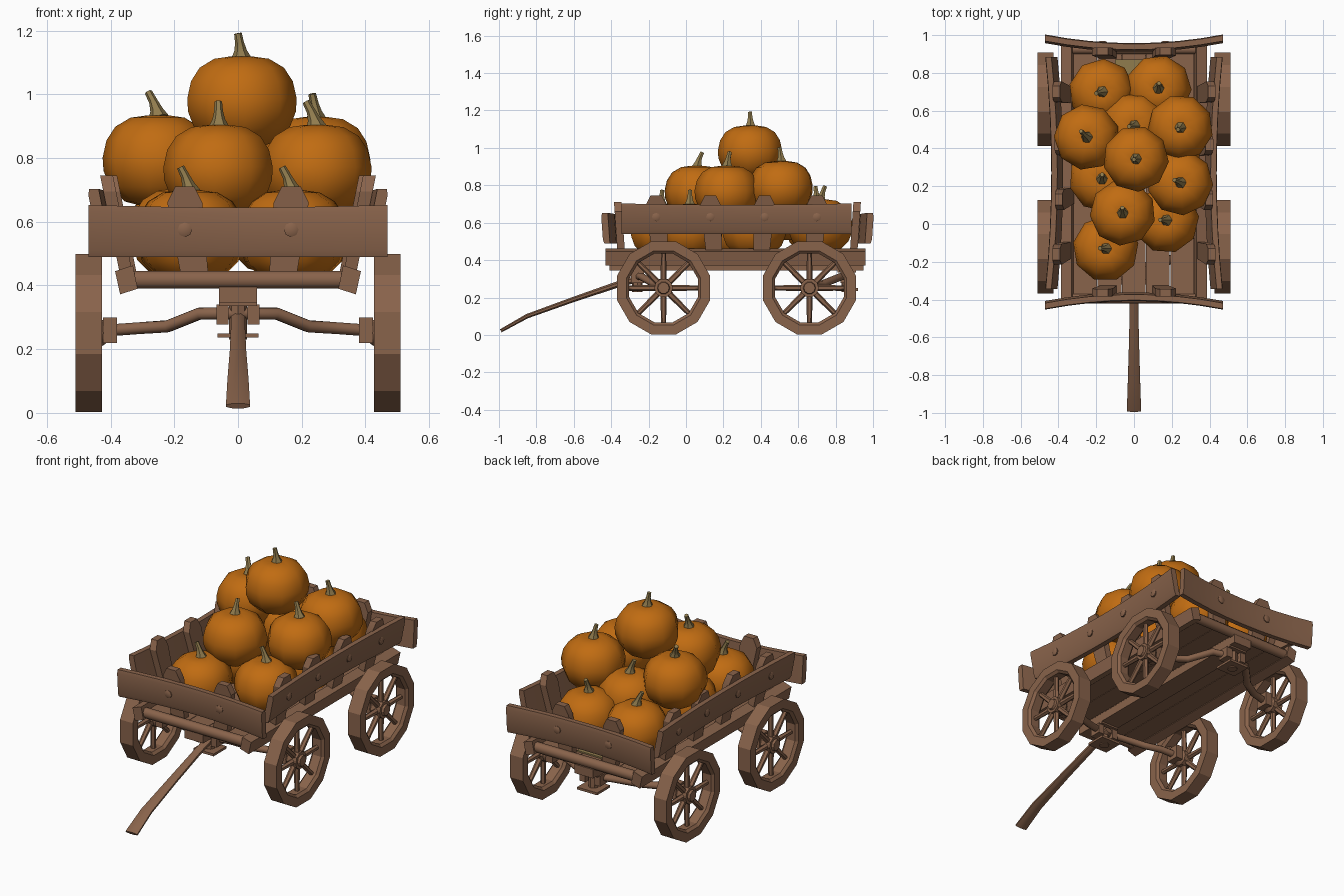
import bpy, bmesh, math, random
from mathutils import Vector

if "Cube" in bpy.data.objects:
    bpy.data.objects.remove(bpy.data.objects["Cube"])
random.seed(4)

def material(name, c):
    m = bpy.data.materials.new(name)
    m.diffuse_color = (*c, 1)
    m.use_nodes = True
    m.node_tree.nodes["Principled BSDF"].inputs["Base Color"].default_value = m.diffuse_color
    return m

WOOD = material("wood", (0.25, 0.125, 0.07))
ORANGE = material("pumpkin_orange", (0.53, 0.15, 0.006))
STEM = material("stem_tan", (0.28, 0.2, 0.075))

def loft(name, rings, mat=WOOD, closed=False, angle=30):
    """Skin a list of point rings; cap the ends unless the loop is closed."""
    bm = bmesh.new()
    vs = [[bm.verts.new(p) for p in r] for r in rings]
    n = len(vs[0])
    for i in range(len(vs) if closed else len(vs) - 1):
        a, b = vs[i], vs[(i + 1) % len(vs)]
        for j in range(n):
            bm.faces.new((a[j], a[(j + 1) % n], b[(j + 1) % n], b[j]))
    if not closed:
        bm.faces.new(vs[0])
        bm.faces.new(vs[-1])
    bmesh.ops.recalc_face_normals(bm, faces=bm.faces)
    me = bpy.data.meshes.new(name)
    bm.to_mesh(me)
    bm.free()
    me.materials.append(mat)
    ob = bpy.data.objects.new(name, me)
    bpy.context.collection.objects.link(ob)
    bpy.ops.object.select_all(action='DESELECT')
    ob.select_set(True)
    bpy.context.view_layer.objects.active = ob
    bpy.ops.object.shade_smooth_by_angle(angle=math.radians(angle))
    return ob

def box(name, x0, x1, y0, y1, z0, z1, mat=WOOD):
    return loft(name, [[(x0, y0, z), (x1, y0, z), (x1, y1, z), (x0, y1, z)] for z in (z0, z1)], mat)

def tube(name, path, sizes, n=6, mat=WOOD, side=(0, 1, 0), angle=50):
    """Tube along a path; sizes are (half width, half height) pairs."""
    P = [Vector(p) for p in path]
    rings = []
    for i, p in enumerate(P):
        t = (P[min(i + 1, len(P) - 1)] - P[max(i - 1, 0)]).normalized()
        u = Vector(side)
        u = (u - t * u.dot(t)).normalized()
        w = t.cross(u)
        a, b = sizes[i]
        k = 1.414 if n == 4 else 1
        rings.append([p + k * (u * a * math.cos(q) + w * b * math.sin(q))
                      for q in [2 * math.pi * (j + .5) / n for j in range(n)]])
    return loft(name, rings, mat, angle=angle)

def circle(r, n, f, ph=0):
    return [f(r * math.cos(2 * math.pi * (j + ph) / n), r * math.sin(2 * math.pi * (j + ph) / n)) for j in range(n)]

# Bed: floor planks, beam, end bars and tilted side rails
for i in range(5):
    x = -0.32 + i * 0.128
    box("floor_plank", x, x + 0.125, -0.38, 0.92, 0.395, 0.43)
box("centre_beam", -0.06, 0.06, -0.41, 0.95, 0.345, 0.397)
box("straw_patch", -0.1, 0.1, 0.6, 0.87, 0.43, 0.438, STEM)
for y in (-0.395, 0.925):
    tube("end_bar", [(-0.33, y, 0.418), (0.33, y, 0.418)], [(0.028, 0.03)] * 2, 8)
for s in (-1, 1):
    sec = [(.315, .39), (.37, .372), (.386, .445), (.33, .463)]
    loft("side_rail", [[(s * x, y, z) for x, z in sec] for y in (-0.43, 0.96)])

# Four walls: bowed board, posts and bolts, in (along, outward, up) frames
def wall(name, f, half, vb, z0, z1, bow, lean, posts, post_top, boltz, shift):
    def v_in(u, z):
        return vb + bow * (u / half) ** 2 + lean * (z - z0)
    rings = []
    for i in range(9):
        u = half * (i / 4 - 1)
        g = 0.008 * (u / half) ** 2
        rings.append([f(u, v_in(u, z) + d, z) for z, d in
                      ((z0, 0), (z0, .03), (z0 + .02, .036), (z1 + g - .02, .036), (z1 + g, .03), (z1 + g, 0))])
    loft(name + "_board", rings)
    for u in posts:
        k = shift * (1 if u < 0 else -1)
        out = [(-.04 + k, .42), (.045 + k, .42), (.055, post_top - .05), (.03, post_top),
               (-.03, post_top), (-.055, post_top - .05)]
        loft(name + "_post", [[f(u + a, v_in(u, z) + d, z) for a, z in out] for d in (-.038, .002)])
        v = v_in(u, boltz) + .03
        loft(name + "_bolt", [circle(r, 8, lambda a, b: f(u + a, v + d, boltz + b))
                              for r, d in ((.023, 0), (.023, .01), (.015, .014))])

for s, nm in ((-1, "left"), (1, "right")):
    wall(nm + "_side", lambda u, v, z: (s * v, .27 + u, z), .615, .375, .54, .695, .03, .2,
         (-.43, -.14, .15, .43), .745, .63, .02)
wall("front_end", lambda u, v, z: (u, -v, z), .47, .362, .49, .645, .045, .07, (-.167, .167), .71, .575, .03)
wall("back_end", lambda u, v, z: (u, v, z), .47, .912, .49, .645, .045, .07, (-.167, .167), .71, .575, .03)

# Wheels and axles
CZ = 0.251
for y, d, nm in ((-.12, -.14, "front"), (.66, .2, "rear")):
    for s in (-1, 1):
        prof = [(.19, .442), (.19, .496), (.205, .51), (.257, .51), (.257, .427), (.205, .427)]
        rim = []
        for i in range(12):
            q = math.pi * (i + .5) / 6
            rim.append([(s * x, y + r * math.cos(q), CZ + r * math.sin(q)) for r, x in prof])
        loft(nm + "_wheel_rim", rim, closed=True, angle=20)
        loft(nm + "_hub", [circle(r, 10, lambda a, b: (s * x, y + a, CZ + b)) for r, x in
                           ((.035, .415), (.05, .435), (.05, .495), (.034, .495), (.03, .508))])
        for i in range(8):
            c, e = math.cos(i * math.pi / 4), math.sin(i * math.pi / 4)
            tube(nm + "_spoke", [(s * .468, y + r * c, CZ + r * e) for r in (.04, .2)],
                 [(.017, .017), (.013, .013)], 6, side=(1, 0, 0))
        x0, x1 = sorted((s * .38, s * .424))
        box(nm + "_axle_block", x0, x1, y - .04, y + .04, .22, .3)
        tube(nm + "_axle_arm", [(s * a, y + b * d, z) for a, b, z in
             ((.42, 0, .258), (.31, .1, .266), (.22, .35, .272), (.12, .85, .312), (0, 1, .312))],
             [(.022, .02)] * 5, 8)
        x0, x1 = sorted((s * .03, s * .068))
        box(nm + "_axle_clamp", x0, x1, y + d - .035, y + d + .035, .278, .34)
    yc = y + d
    loft(nm + "_king_pin", [circle(.028, 8, lambda a, b: (a, yc + b, z)) for z in (.23, .36)])
    box(nm + "_pin_plate", -.065, .065, yc - .06, yc + .06, .236, .25)
    box(nm + "_bearing_plate", -.06, .06, yc - .05, yc + .05, .335, .35)

# Pull handle
tube("pull_handle", [(0, -.22, .312), (0, -.38, .265), (0, -.6, .19), (0, -.85, .1), (0, -.99, .022)],
     [(.024, .02), (.024, .018), (.028, .015), (.036, .013), (.041, .01)], 8, side=(1, 0, 0))

# Pumpkins: ribless low-poly gourds with curved stems
def pumpkin(x, y, z, r=.175, h=.147):
    ph = random.random()
    rings = []
    for a, k in ((.25, -.97), (.6, -.86), (.87, -.55), (.985, -.2), (1, .08), (.93, .45), (.77, .74), (.5, .93), (.2, .98), (.08, .93)):
        rings.append(circle(r * a, 9, lambda p, q: (x + p, y + q, z + h * k), ph))
    loft("pumpkin", rings, ORANGE, angle=48)
    dx, dy = random.uniform(-.035, .01), random.uniform(-.02, .035)
    top = z + h * .93
    tube("pumpkin_stem", [(x, y, top), (x + dx * .2, y + dy * .2, top + .025),
                          (x + dx * .5, y + dy * .5, top + .05), (x + dx, y + dy, top + .08)],
         [(.033, .033), (.02, .02), (.014, .014), (.012, .012)], 6, STEM)

for p in ((-.15, -.13, .555), (.17, .02, .555), (-.17, .24, .56), (.18, .36, .56), (-.17, .7, .575),
          (.13, .72, .58), (0, .52, .65), (-.06, .06, .76), (.245, .22, .76), (.245, .51, .785),
          (-.25, .46, .79), (.01, .345, .975)):
    pumpkin(*p)
